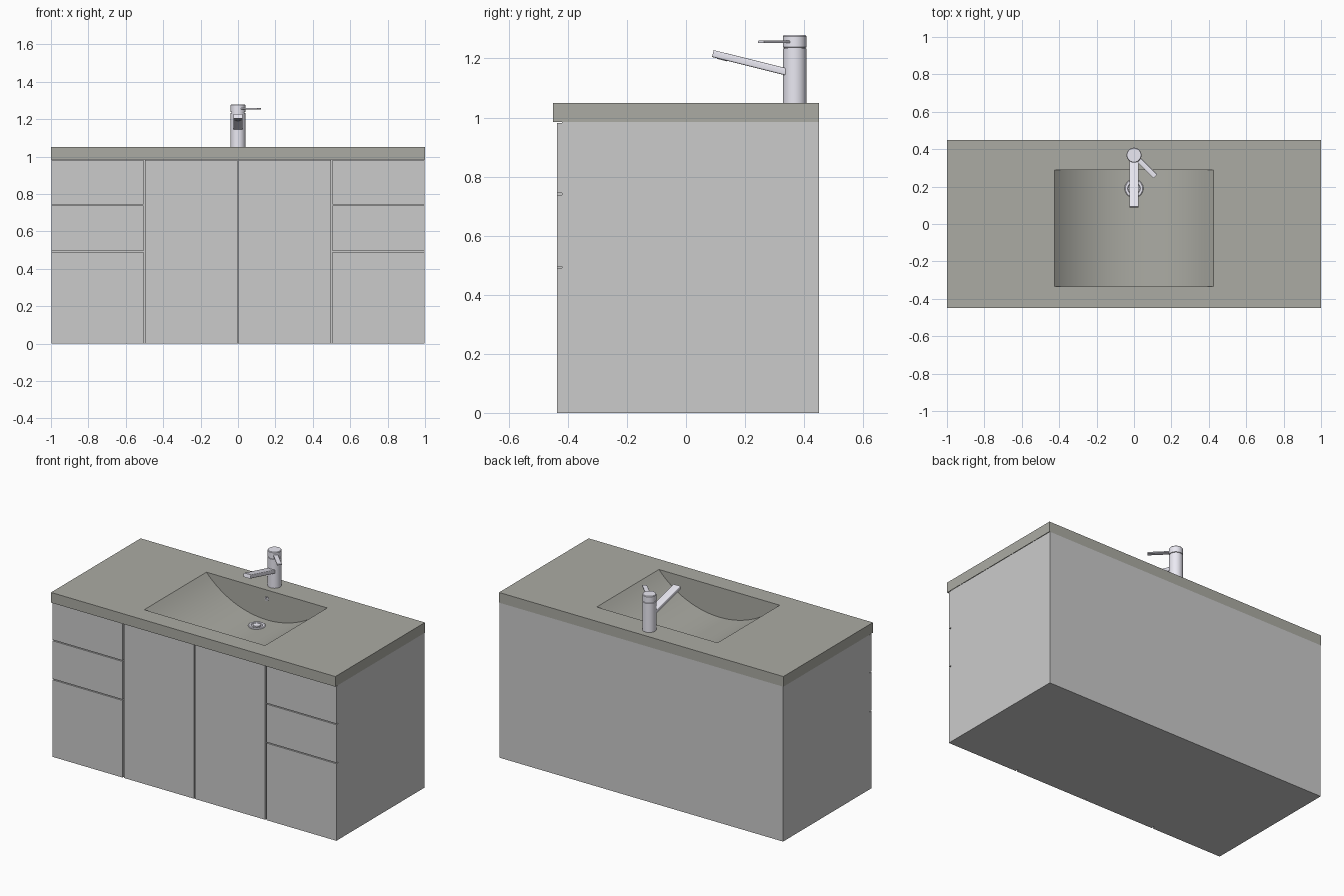
import bpy, bmesh, math
from mathutils import Matrix, Vector

if "Cube" in bpy.data.objects:
    bpy.data.objects.remove(bpy.data.objects["Cube"])


def material(name, rgb):
    m = bpy.data.materials.new(name)
    m.diffuse_color = (*rgb, 1)
    m.use_nodes = True
    m.node_tree.nodes["Principled BSDF"].inputs["Base Color"].default_value = m.diffuse_color
    return m


STONE = material("stone", (0.41, 0.41, 0.37))
CHROME = material("chrome", (0.83, 0.82, 0.9))


def finish(name, bm, mat=None, smooth=False):
    bmesh.ops.recalc_face_normals(bm, faces=bm.faces)
    me = bpy.data.meshes.new(name)
    bm.to_mesh(me)
    bm.free()
    ob = bpy.data.objects.new(name, me)
    bpy.context.collection.objects.link(ob)
    if mat:
        me.materials.append(mat)
    if smooth:
        bpy.ops.object.select_all(action='DESELECT')
        ob.select_set(True)
        bpy.context.view_layer.objects.active = ob
        bpy.ops.object.shade_smooth_by_angle(angle=math.radians(35))
    return ob


def box(name, lo, hi, mat=None, open_top=False, bevel=0, matrix=None):
    bm = bmesh.new()
    bmesh.ops.create_cube(bm, size=1)
    for v in bm.verts:
        v.co = Vector([l + (c + 0.5) * (h - l) for c, l, h in zip(v.co, lo, hi)])
    if open_top:
        top = [f for f in bm.faces if all(v.co.z > hi[2] - 1e-5 for v in f.verts)]
        bmesh.ops.delete(bm, geom=top, context='FACES')
    if bevel:
        # round only the long edges, which run along x
        long_edges = [e for e in bm.edges if abs(e.verts[0].co.x - e.verts[1].co.x) > 1e-4]
        bmesh.ops.bevel(bm, geom=long_edges, offset=bevel, segments=4, profile=0.5, affect='EDGES')
    if matrix:
        bm.transform(matrix)
    return finish(name, bm, mat, bool(bevel))


def lathe(name, profile, matrix, mat=CHROME, steps=40):
    bm = bmesh.new()
    vs = [bm.verts.new((r, 0, z)) for r, z in profile]
    es = [bm.edges.new(p) for p in zip(vs, vs[1:])]
    bmesh.ops.spin(bm, geom=vs + es, cent=(0, 0, 0), axis=(0, 0, 1), angle=2 * math.pi, steps=steps)
    bmesh.ops.remove_doubles(bm, verts=bm.verts, dist=1e-5)
    bm.transform(matrix)
    return finish(name, bm, mat, True)


# Cabinet carcass, open at the top so the basin can sink into it
BODY_TOP = 0.985
box("carcass", (-0.998, -0.42, 0), (0.998, 0.45, BODY_TOP), open_top=True)

# Doors and drawer fronts, mirrored left and right
G = 0.003
for s, side in ((-1, "left"), (1, "right")):
    def front(name, x0, x1, z0, z1):
        a, b = sorted((s * x0, s * x1))
        box(f"{name}_{side}", (a, -0.437, z0), (b, -0.42, z1))
    front("door", G, 0.497, 0, 0.982)
    for i, (z0, z1) in enumerate(((0, 0.49), (0.496, 0.738), (0.744, 0.982))):
        front(f"drawer_front_{i + 1}", 0.506, 0.998, z0, z1)

# Countertop with a curved trough basin
TOP, HW, Y0, Y1, DEPTH = 1.05, 0.425, -0.335, 0.29, 0.19
R = (HW * HW + DEPTH * DEPTH) / (2 * DEPTH)
A = math.asin(HW / R)
bm = bmesh.new()
outer = [(-1, -0.45), (1, -0.45), (1, 0.45), (-1, 0.45)]
inner = [(-HW, Y0), (HW, Y0), (HW, Y1), (-HW, Y1)]
ot = [bm.verts.new((x, y, TOP)) for x, y in outer]
ob_ = [bm.verts.new((x, y, BODY_TOP)) for x, y in outer]
it = [bm.verts.new((x, y, TOP)) for x, y in inner]
for i in range(4):
    j = (i + 1) % 4
    bm.faces.new((ot[i], ot[j], it[j], it[i]))
    bm.faces.new((ot[i], ob_[i], ob_[j], ot[j]))
N = 32


def arc(y, first, last):
    mids = []
    for k in range(1, N):
        t = -A + 2 * A * k / N
        mids.append(bm.verts.new((R * math.sin(t), y, TOP - DEPTH + R - R * math.cos(t))))
    return [first] + mids + [last]


fa, ba = arc(Y0, it[0], it[1]), arc(Y1, it[3], it[2])
for k in range(N):
    bm.faces.new((fa[k], fa[k + 1], ba[k + 1], ba[k]))
bm.faces.new(fa)
bm.faces.new(ba)
# underside lip, seen only under the front overhang
lip = [bm.verts.new((x, -0.42, BODY_TOP)) for x in (1, -1)]
bm.faces.new((ob_[0], ob_[1], *lip))
finish("countertop_basin", bm, STONE, True)

# Drain flange with its plug
drain = Matrix.Translation((0, 0.19, TOP - DEPTH))
lathe("drain_flange", [(0.05, -0.002), (0.05, 0.004), (0.046, 0.007), (0.034, 0.007),
                       (0.031, 0.002), (0, 0.002)], drain)
lathe("drain_plug", [(0.023, 0.002), (0.023, 0.009), (0.02, 0.011), (0, 0.012)], drain)

# Overflow ring on the rear wall of the basin
lathe("overflow_ring", [(0.013, 0), (0.013, 0.003), (0.008, 0.003), (0.006, 0.001), (0, 0.001)],
      Matrix.Translation((0, Y1, 0.995)) @ Matrix.Rotation(math.pi / 2, 4, 'X'), steps=24)

# Tap column with a grooved rotating cap
TY = 0.368
lathe("tap_column", [(0, 0), (0.04, 0), (0.04, 0.183), (0.036, 0.184), (0.036, 0.187), (0.04, 0.188),
                     (0.04, 0.225), (0.037, 0.229), (0, 0.229)], Matrix.Translation((0, TY, TOP)))

# Spout rising towards the front
p, q = Vector((0, 0.35, 1.152)), Vector((0, 0.091, 1.2165))
d = q - p
rot = Matrix.Rotation(-math.pi / 2, 4, 'Z') @ Matrix.Rotation(-math.atan2(d.z, -d.y), 4, 'Y')
box("tap_spout", (0, -0.025, -0.012), (d.length, 0.025, 0.012), CHROME, bevel=0.005,
    matrix=Matrix.Translation(p) @ rot)

# Water outlet under the spout tip
lathe("spout_outlet", [(0.018, 0), (0.018, -0.014), (0.014, -0.014), (0.013, -0.0125), (0, -0.0125)],
      Matrix.Translation(p) @ rot @ Matrix.Translation((d.length - 0.035, 0, 0)), steps=24)

# Flat lever turned to the right
box("tap_lever", (0.02, -0.014, -0.004), (0.161, 0.014, 0.004), CHROME, bevel=0.002,
    matrix=Matrix.Translation((0, TY, 1.256)) @ Matrix.Rotation(math.radians(-45), 4, 'Z'))
